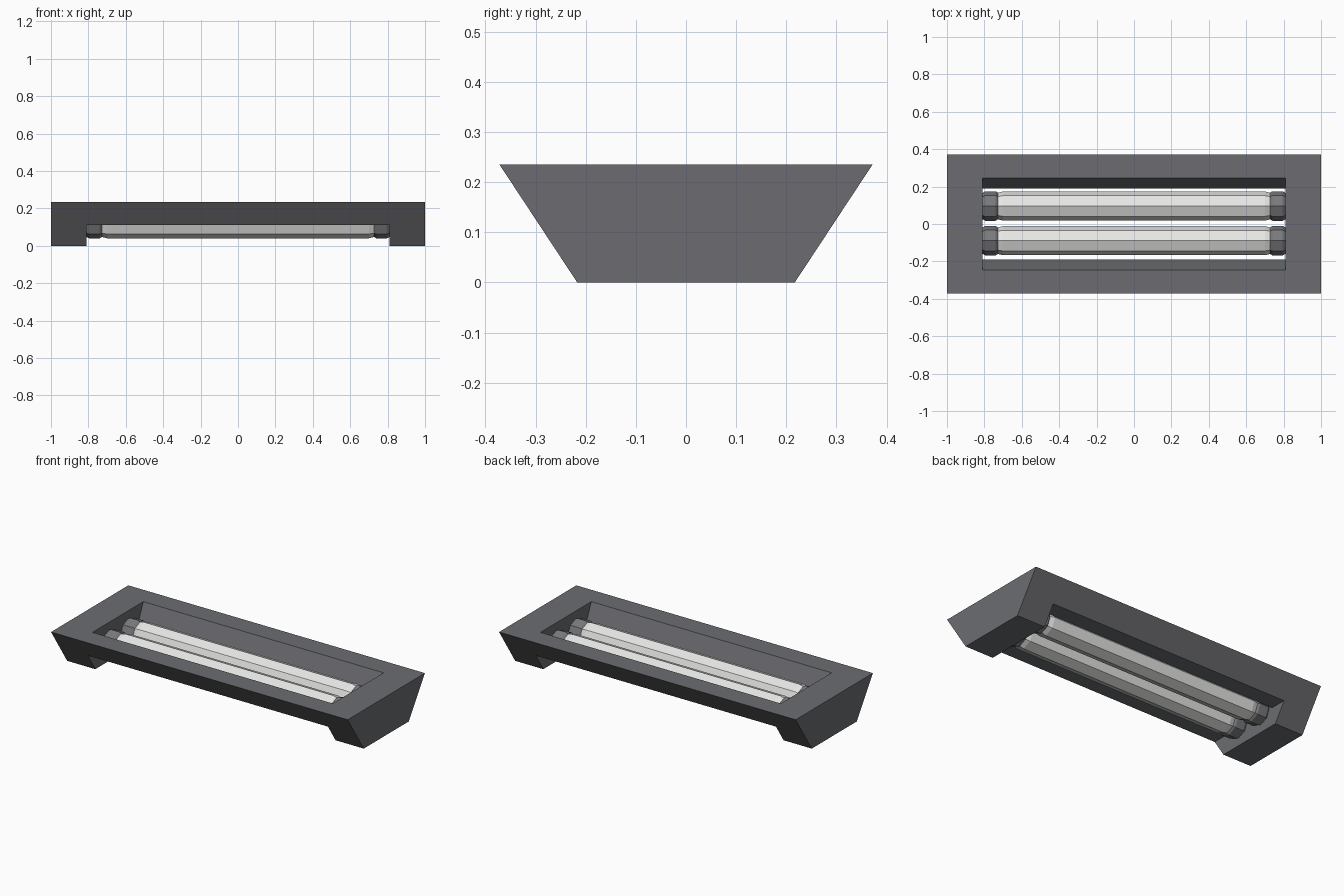
import bpy, bmesh, math

if "Cube" in bpy.data.objects:
    bpy.data.objects.remove(bpy.data.objects["Cube"])


def material(name, rgb):
    m = bpy.data.materials.new(name)
    m.diffuse_color = (*rgb, 1)
    m.use_nodes = True
    m.node_tree.nodes["Principled BSDF"].inputs["Base Color"].default_value = m.diffuse_color
    return m


HOUSING = material("dark grey metal", (0.15, 0.152, 0.165))
CAP = material("cap grey", (0.19, 0.192, 0.20))
GLASS = material("white tube", (0.80, 0.80, 0.79))


def finish(bm, name, *mats):
    bmesh.ops.recalc_face_normals(bm, faces=bm.faces)
    mesh = bpy.data.meshes.new(name)
    bm.to_mesh(mesh)
    bm.free()
    for m in mats:
        mesh.materials.append(m)
    ob = bpy.data.objects.new(name, mesh)
    bpy.context.collection.objects.link(ob)
    return ob


def prism(name, profile, half, mat):
    """Extrude a (y, z) profile along x."""
    bm = bmesh.new()
    f = bm.faces.new([bm.verts.new((-half, y, z)) for y, z in profile])
    ext = bmesh.ops.extrude_face_region(bm, geom=[f])["geom"]
    bmesh.ops.translate(bm, vec=(2 * half, 0, 0),
                        verts=[g for g in ext if isinstance(g, bmesh.types.BMVert)])
    return finish(bm, name, mat)


def mirrored(half_profile):
    return half_profile + [(-y, z) for y, z in reversed(half_profile)]


# Housing: trapezoid bar with a through opening and a lower notch
TOP, NOTCH, END = 0.235, 0.111, 0.81
housing = prism("housing", mirrored([(0.217, 0), (0.372, TOP)]), 1.0, HOUSING)
cutter = prism("opening_cutter",
               mirrored([(0.5, -0.1), (0.5, NOTCH), (0.19, NOTCH), (0.3, NOTCH + 0.248)]),
               END, HOUSING)
cutter.hide_render = True
mod = housing.modifiers.new("opening", "BOOLEAN")
mod.operation = "DIFFERENCE"
mod.solver = "EXACT"
mod.object = cutter
bpy.context.view_layer.objects.active = housing
bpy.ops.object.modifier_apply(modifier=mod.name)
bpy.data.objects.remove(cutter)

# Tubes: eight-sided lathe along x with end caps
HALF = [(0.70, 0.078), (0.728, 0.071), (0.74, 0.079), (0.795, 0.079), (END, 0.070)]
PROFILE = [(-x, r) for x, r in reversed(HALF)] + HALF


def tube(name, cy, cz=0.118, sides=8):
    bm = bmesh.new()
    rings = []
    for x, r in PROFILE:
        rings.append([bm.verts.new((x, cy + r * math.cos(2 * math.pi * i / sides),
                                    cz + r * math.sin(2 * math.pi * i / sides)))
                      for i in range(sides)])
    for a, b in zip(rings, rings[1:]):
        for i in range(sides):
            j = (i + 1) % sides
            bm.faces.new((a[i], a[j], b[j], b[i]))
    bm.faces.new(rings[0])
    bm.faces.new(rings[-1])
    for f in bm.faces:
        f.material_index = 1 if abs(f.calc_center_median().x) > 0.728 else 0
    return finish(bm, name, GLASS, CAP)


tube("back_tube", 0.096)
tube("front_tube", -0.089)
